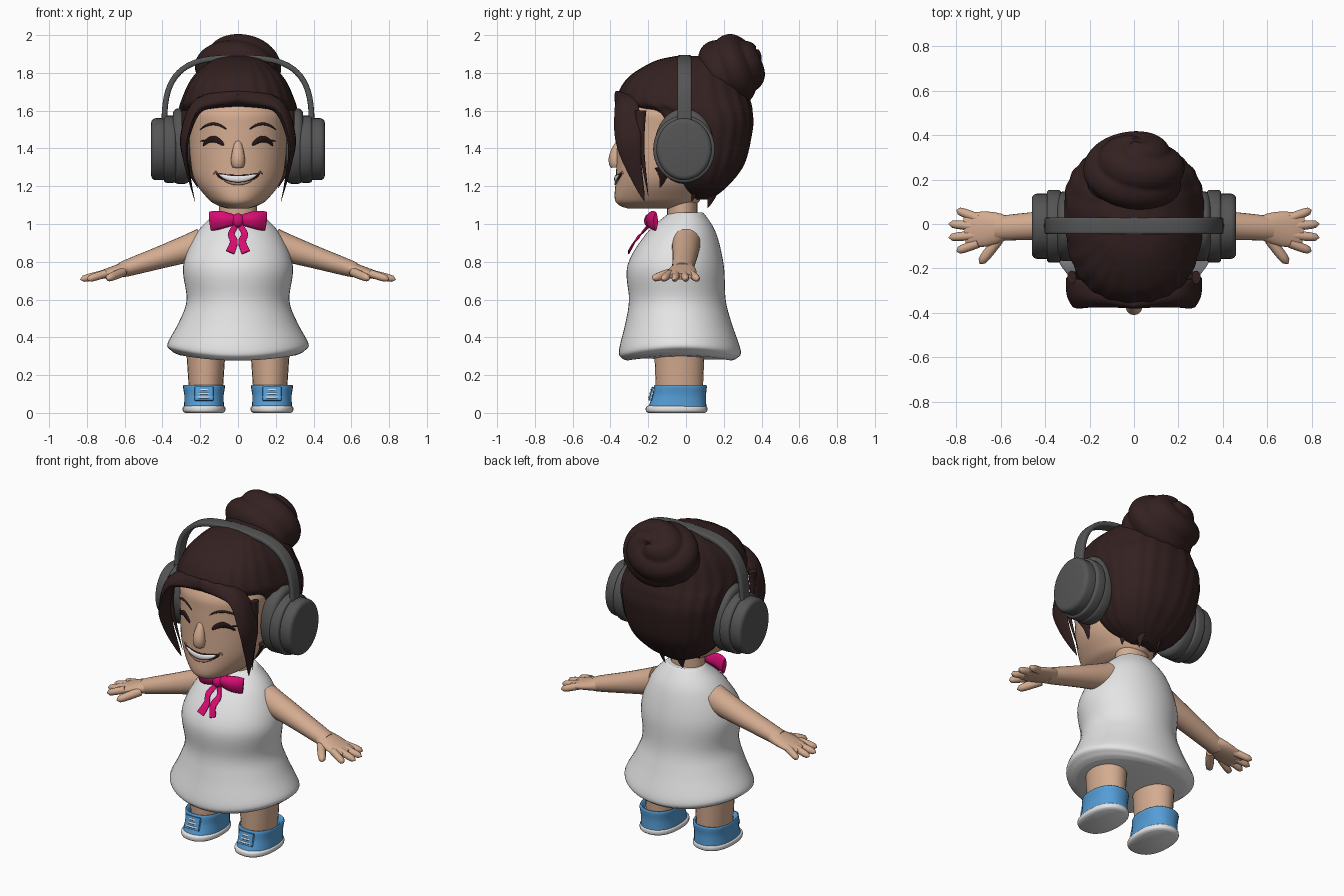
import bpy, bmesh
from math import sin, cos, pi, copysign
from mathutils import Vector, Matrix
from mathutils.bvhtree import BVHTree

cube = bpy.data.objects.get("Cube")
if cube:
    bpy.data.objects.remove(cube)


def material(name, red, green, blue):
    mat = bpy.data.materials.new(name)
    mat.use_nodes = True
    mat.diffuse_color = (red, green, blue, 1)
    shader = next(node for node in mat.node_tree.nodes if node.type == 'BSDF_PRINCIPLED')
    shader.inputs["Base Color"].default_value = (red, green, blue, 1)
    return mat


SKIN = material("skin", .66, .41, .28)
LIP = material("lip", .42, .2, .14)
HAIR = material("dark_brown_hair", .034, .015, .015)
WHITE = material("white", .78, .78, .78)
GREY = material("grey_plastic", .09, .09, .09)
PINK = material("pink_ribbon", .68, .004, .17)
BLUE = material("blue_canvas", .09, .34, .68)
INK = material("eye_dark", .02, .008, .008)


def finish(name, bm, mat, mirror=False):
    bmesh.ops.recalc_face_normals(bm, faces=bm.faces)
    mesh = bpy.data.meshes.new(name)
    bm.to_mesh(mesh)
    bm.free()
    mesh.materials.append(mat)
    mesh.shade_smooth()
    mesh.set_sharp_from_angle(angle=.8)
    part = bpy.data.objects.new(name, mesh)
    bpy.context.collection.objects.link(part)
    if mirror:
        part.modifiers.new("Mirror", 'MIRROR').use_mirror_merge = False
    return part


def smooth(points, steps=6):
    """Catmull-Rom curve through rows of numbers."""
    out = []
    last = len(points) - 1
    for i in range(last):
        corners = points[max(i - 1, 0)], points[i], points[i + 1], points[min(i + 2, last)]
        for step in range(steps):
            t = step / steps
            out.append([b + t / 2 * (c - a + t * (2 * a - 5 * b + 4 * c - d + t * (3 * (b - c) + d - a)))
                        for a, b, c, d in zip(*corners)])
    return out + [points[-1]]


def skin_rings(name, mat, rows, up=(0, 0, 1), axis=None, sides=16, power=2, strands=0, depth=0,
               mirror=False):
    """Skin superellipse sections (x, y, z, half width, half height) along a path."""
    bm, rings = bmesh.new(), []
    for i, (x, y, z, width, height) in enumerate(rows):
        ahead, behind = rows[min(i + 1, len(rows) - 1)], rows[max(i - 1, 0)]
        along = Vector(axis) if axis else Vector(ahead[:3]) - Vector(behind[:3])
        across = along.cross(Vector(up)).normalized()
        over = across.cross(along).normalized()
        ring = []
        for k in range(sides):
            angle = 2 * pi * k / sides
            swell = 1 + depth * sin(strands * angle + i * .1)
            u, v = (copysign(abs(c) ** (2 / power), c) * swell for c in (cos(angle), sin(angle)))
            ring.append(bm.verts.new(Vector((x, y, z)) + across * u * max(width, .001)
                                     + over * v * max(height, .001)))
        rings.append(ring)
    for low, high in zip(rings, rings[1:]):
        for k in range(sides):
            bm.faces.new((low[k - 1], low[k], high[k], high[k - 1]))
    bm.faces.new(rings[0])
    bm.faces.new(rings[-1])
    return finish(name, bm, mat, mirror)


def loft(name, mat, rows, x=0, **options):
    """Upright body from rows of (z, front y, back y, half width)."""
    rings = [(x, (front + back) / 2, z, width, (back - front) / 2)
             for z, front, back, width in smooth(rows)]
    return skin_rings(name, mat, rings, up=(0, 1, 0), axis=(0, 0, 1), mirror=x > 0, **options)


def tube(name, mat, path, width, height, **options):
    """Limb along a path whose half width and half height follow rules of t."""
    path = smooth(path)
    last = len(path) - 1
    rings = [(*p, width(i / last), height(i / last)) for i, p in enumerate(path)]
    return skin_rings(name, mat, rings, **options)


def disc(name, x, z, thick, radius_y, radius_z, round_by):
    """Rounded pad facing sideways, one on each side."""
    bm = bmesh.new()
    bmesh.ops.create_cone(bm, cap_ends=True, segments=40, radius1=1, radius2=1, depth=1)
    bm.transform(Matrix.Translation((x, -.01, z)) @ Matrix.Diagonal((thick, radius_y, radius_z, 1))
                 @ Matrix.Rotation(pi / 2, 4, 'Y'))
    bm.normal_update()
    rims = [edge for edge in bm.edges if edge.calc_face_angle() > 1]
    bmesh.ops.bevel(bm, geom=rims, offset=round_by, segments=4, profile=.5, affect='EDGES')
    finish(name, bm, GREY, mirror=True)


# Dress with a flared hem that lifts at the sides
dress = loft("dress", WHITE, [(.277, -.31, .24, .31), (.29, -.34, .27, .35), (.33, -.355, .29, .374),
                              (.48, -.32, .24, .312), (.6, -.302, .21, .272), (.78, -.31, .2, .29),
                              (.95, -.21, .16, .22), (1.05, -.1, .1, .125), (1.06, -.08, .08, .1)],
             sides=48)
for vert in dress.data.vertices:
    vert.co.z += .3 * vert.co.x ** 2 * max(0, min(1, (.5 - vert.co.z) * 5))

# Neck and head
tube("neck", SKIN, [(0, -.02, 1), (0, -.02, 1.2)], width=lambda t: .1, height=lambda t: .08,
     up=(0, 1, 0), sides=24)
head = loft("head", SKIN, [(1.083, -.31, 0, .06), (1.1, -.355, .05, .11), (1.14, -.378, .08, .165),
                           (1.26, -.37, .12, .24), (1.5, -.366, .15, .262), (1.6, -.355, .15, .262),
                           (1.7, -.28, .1, .2)], sides=48)
surface = BVHTree.FromPolygons([vert.co for vert in head.data.vertices],
                               [face.vertices[:] for face in head.data.polygons])


def face_arc(name, mat, x, z, reach, rise, thick, lift=0, mirror=True):
    """Thin tapered arc lying on the face."""
    rings = []
    for i in range(25):
        u = i / 12 - 1
        bow = 1 - u * u
        spot = Vector((x + reach * u, -2, z + rise * bow))
        hit = surface.ray_cast(spot, Vector((0, 1, 0)))[0]
        rings.append((hit.x, hit.y - lift, hit.z, thick * bow ** .5, .006))
    skin_rings(name, mat, rings, up=(0, -1, 0), sides=10, mirror=mirror)


face_arc("eyes", INK, x=.13, z=1.415, reach=.055, rise=.034, thick=.018)
face_arc("eyelashes", INK, x=.18, z=1.437, reach=.02, rise=.003, thick=.004)
face_arc("eyebrows", HAIR, x=.13, z=1.5, reach=.07, rise=.03, thick=.007)
face_arc("mouth", INK, x=0, z=1.265, reach=.115, rise=-.027, thick=.022, mirror=False)
face_arc("teeth", WHITE, x=0, z=1.262, reach=.1, rise=-.024, thick=.015, lift=.004, mirror=False)
face_arc("lower_lip", LIP, x=0, z=1.235, reach=.08, rise=-.022, thick=.008, mirror=False)
face_arc("mouth_corners", LIP, x=.118, z=1.265, reach=.01, rise=.01, thick=.005)
tube("nose", SKIN, [(0, -.35, 1.45), (0, -.373, 1.36), (0, -.37, 1.3)], up=(0, 1, 0),
     width=lambda t: .01 + .027 * sin(2.4 * t), height=lambda t: .008 + .028 * sin(2.4 * t))

# Hair shell combed back from the face
loft("hair", HAIR, [(1.13, .03, .13, .07), (1.2, -.08, .22, .2), (1.32, -.16, .31, .275),
                    (1.5, -.2, .353, .312), (1.59, -.25, .352, .312), (1.65, -.36, .34, .3),
                    (1.77, -.31, .29, .245), (1.86, -.17, .2, .15), (1.89, -.05, .1, .06)],
     sides=120, power=2.35, strands=22, depth=.009)

# Bun with spiral grooves
bm = bmesh.new()
bmesh.ops.create_uvsphere(bm, u_segments=64, v_segments=48, radius=1)
for vert in bm.verts:
    flat = vert.co.to_2d()
    turn = Vector((1, 0)).angle_signed(flat) if flat.length > .001 else 0
    polar = Vector((0, 0, 1)).angle(vert.co)
    vert.co *= .92 + .1 * abs(sin(polar * 3.6 + turn))
bm.transform(Matrix.Translation((0, .23, 1.812)) @ Matrix.Diagonal((.228, .186, .19, 1))
             @ Matrix.Rotation(-.9, 4, 'X'))
finish("hair_bun", bm, HAIR)

# Parted fringe running into long pointed locks, with loose ends at the nape
tube("fringe_locks", HAIR, [(-.01, -.345, 1.665), (.2, -.315, 1.635), (.28, -.305, 1.47),
                            (.275, -.28, 1.32), (.228, -.22, 1.12)],
     width=lambda t: .03 * (1 - t) + .055 * sin(pi * t), height=lambda t: .045 * (1 - t),
     up=(.9, -.2, .4), sides=24, strands=5, depth=.05, mirror=True)
tube("thin_locks", HAIR, [(.28, -.24, 1.6), (.28, -.235, 1.4), (.235, -.2, 1.15)],
     width=lambda t: .03 * (1 - t), height=lambda t: .02 * (1 - t), up=(1, 0, 0), mirror=True)
for i in range(4):
    x, y, z = .25 - .06 * i, -.12 + .085 * i, 1.3 - .035 * i
    tube(f"nape_locks_{i}", HAIR, [(x, y, z), (x * .95, y, z - .05), (x * .85, y - .02, z - .11)],
         width=lambda t: .05 * (1 - t), height=lambda t: .02 * (1 - t), up=(1, .5, 0), mirror=True)

# Headphones: cushions, rims, cups and a squarish arch
disc("ear_cushions", x=.3, z=1.412, thick=.09, radius_y=.157, radius_z=.2, round_by=.03)
disc("cup_rims", x=.36, z=1.396, thick=.065, radius_y=.164, radius_z=.178, round_by=.015)
disc("ear_cups", x=.41, z=1.396, thick=.1, radius_y=.147, radius_z=.164, round_by=.025)
arch = []
for i in range(33):
    c, s = cos(pi * i / 32), sin(pi * i / 32)
    arch.append((copysign(.39 * abs(c) ** .65, c), -.008, 1.5 + .38 * abs(s) ** .65, .015, .037))
skin_rings("headband", GREY, arch, up=(0, 1, 0), sides=20, power=5)

# Arms, palms, fanned fingers and thumbs
tube("arms", SKIN, [(.19, 0, .895), (.38, -.005, .833), (.62, -.02, .756)], sides=24,
     width=lambda t: .078 - .024 * t, height=lambda t: .084 - .044 * t, mirror=True)
tube("palms", SKIN, [(.57, -.014, .77), (.76, -.03, .722)], sides=24,
     width=lambda t: .05 + .03 * sin(2.6 * t), height=lambda t: .042 - .026 * t, mirror=True)


def finger(name, base, tip, radius):
    def taper(t):
        return radius * (1 - t ** 5) ** .5
    tube(name, SKIN, [base, tip], width=taper, height=taper, sides=12, mirror=True)


for i in range(4):
    fan = i - 1.5
    finger(f"fingers_{i}", (.7, -.03 + .037 * fan, .738),
           (.84 - .018 * fan ** 2, -.03 + .062 * fan, .706), radius=.021)
finger("thumbs", (.61, -.07, .745), (.695, -.18, .71), radius=.024)

# Legs and laced shoes
tube("legs", SKIN, [(.17, -.035, .05), (.17, -.035, .36)], up=(0, 1, 0), sides=24,
     width=lambda t: .083 + .025 * t, height=lambda t: .12 + .016 * t, mirror=True)
loft("soles", WHITE, [(0, -.2, .1, .1), (.01, -.212, .112, .112), (.03, -.212, .112, .112),
                      (.038, -.2, .1, .1)], x=.18, sides=32, power=2.3)
loft("shoes", BLUE, [(.03, -.2, .108, .106), (.09, -.178, .106, .104), (.14, -.17, .11, .111),
                     (.147, -.16, .1, .102), (.12, -.14, .085, .085)], x=.18, sides=32, power=2.3)
tube("shoe_tongues", BLUE, [(.18, -.19, .065), (.18, -.172, .137)], up=(0, -1, 0), power=4,
     width=lambda t: .05, height=lambda t: .009, mirror=True)
for i in range(3):
    y, z = -.196 + .007 * i, .082 + .02 * i
    tube(f"laces_{i}", WHITE, [(.13, y + .012, z), (.18, y, z), (.23, y + .012, z)],
         width=lambda t: .006, height=lambda t: .006, sides=8, mirror=True)

# Ribbon bow: loops, tails and knot
tube("bow_loops", PINK, [(0, -.185, 1.02), (.08, -.185, 1.022), (.148, -.16, 1.015)],
     width=lambda t: .018 + .031 * sin(2 * t), height=lambda t: .018 + .012 * sin(pi * t) - .006 * t,
     up=(0, -1, 0), strands=4, depth=.06, mirror=True)
tube("bow_tails", PINK, [(.005, -.19, 1), (.035, -.235, .95), (.022, -.272, .905), (.042, -.304, .85)],
     width=lambda t: .014 + .01 * t, height=lambda t: .004, up=(0, -1, 0), power=4, mirror=True)
bm = bmesh.new()
bmesh.ops.create_uvsphere(bm, u_segments=24, v_segments=16, radius=1)
bm.transform(Matrix.Translation((0, -.19, 1.018)) @ Matrix.Diagonal((.033, .032, .038, 1)))
finish("bow_knot", bm, PINK)
